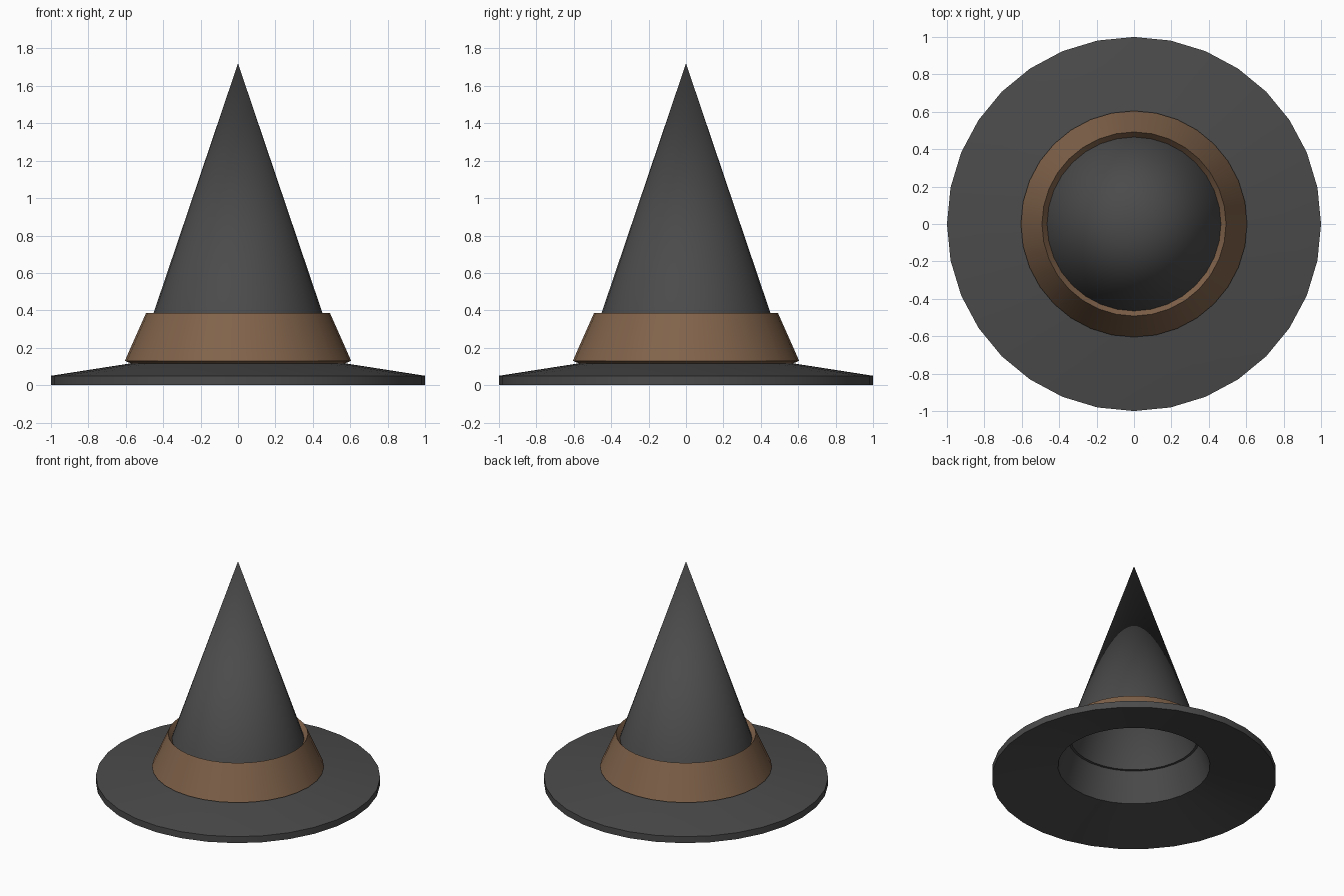
import bpy, bmesh, math

if "Cube" in bpy.data.objects:
    bpy.data.objects.remove(bpy.data.objects["Cube"])

SIDES = 32


def material(name, rgb):
    m = bpy.data.materials.new(name)
    m.diffuse_color = (*rgb, 1)
    m.use_nodes = True
    m.node_tree.nodes["Principled BSDF"].inputs["Base Color"].default_value = m.diffuse_color
    return m


def lathe(name, profile, mat):
    """Revolve a closed (radius, height) profile around z."""
    bm = bmesh.new()
    rings = []
    for r, z in profile:
        if r == 0:
            rings.append([bm.verts.new((0, 0, z))] * SIDES)
        else:
            rings.append([bm.verts.new((r * math.cos(2 * math.pi * i / SIDES),
                                        r * math.sin(2 * math.pi * i / SIDES), z))
                          for i in range(SIDES)])
    for a, b in zip(rings, rings[1:] + rings[:1]):
        for i in range(SIDES):
            j = (i + 1) % SIDES
            quad = list(dict.fromkeys((a[i], a[j], b[j], b[i])))
            if len(quad) > 2:
                bm.faces.new(quad)
    bmesh.ops.recalc_face_normals(bm, faces=bm.faces)
    mesh = bpy.data.meshes.new(name)
    bm.to_mesh(mesh)
    bm.free()
    mesh.materials.append(mat)
    ob = bpy.data.objects.new(name, mesh)
    bpy.context.collection.objects.link(ob)
    bpy.ops.object.select_all(action='DESELECT')
    ob.select_set(True)
    bpy.context.view_layer.objects.active = ob
    bpy.ops.object.shade_smooth_by_angle(angle=math.radians(30))
    return ob


felt = material("dark_felt", (0.07, 0.07, 0.07))
leather = material("brown_band", (0.22, 0.125, 0.07))

# Sloping brim with a hollow underside
lathe("brim", [(1, 0), (1, 0.05), (0.57, 0.117), (0.535, 0.12), (0.535, 0.10)], felt)

# Short inner wall joining the brim to the crown
lathe("crown_base", [(0.535, 0.105), (0.565, 0.117), (0.48, 0.34), (0.465, 0.325)], felt)

# Hollow pointed crown
lathe("crown", [(0.472, 0.325), (0, 1.72), (0, 1.64), (0.447, 0.325)], felt)

# Flared band, its top edge standing slightly off the crown
lathe("hat_band", [(0.57, 0.115), (0.605, 0.13), (0.492, 0.385), (0.464, 0.345)], leather)
